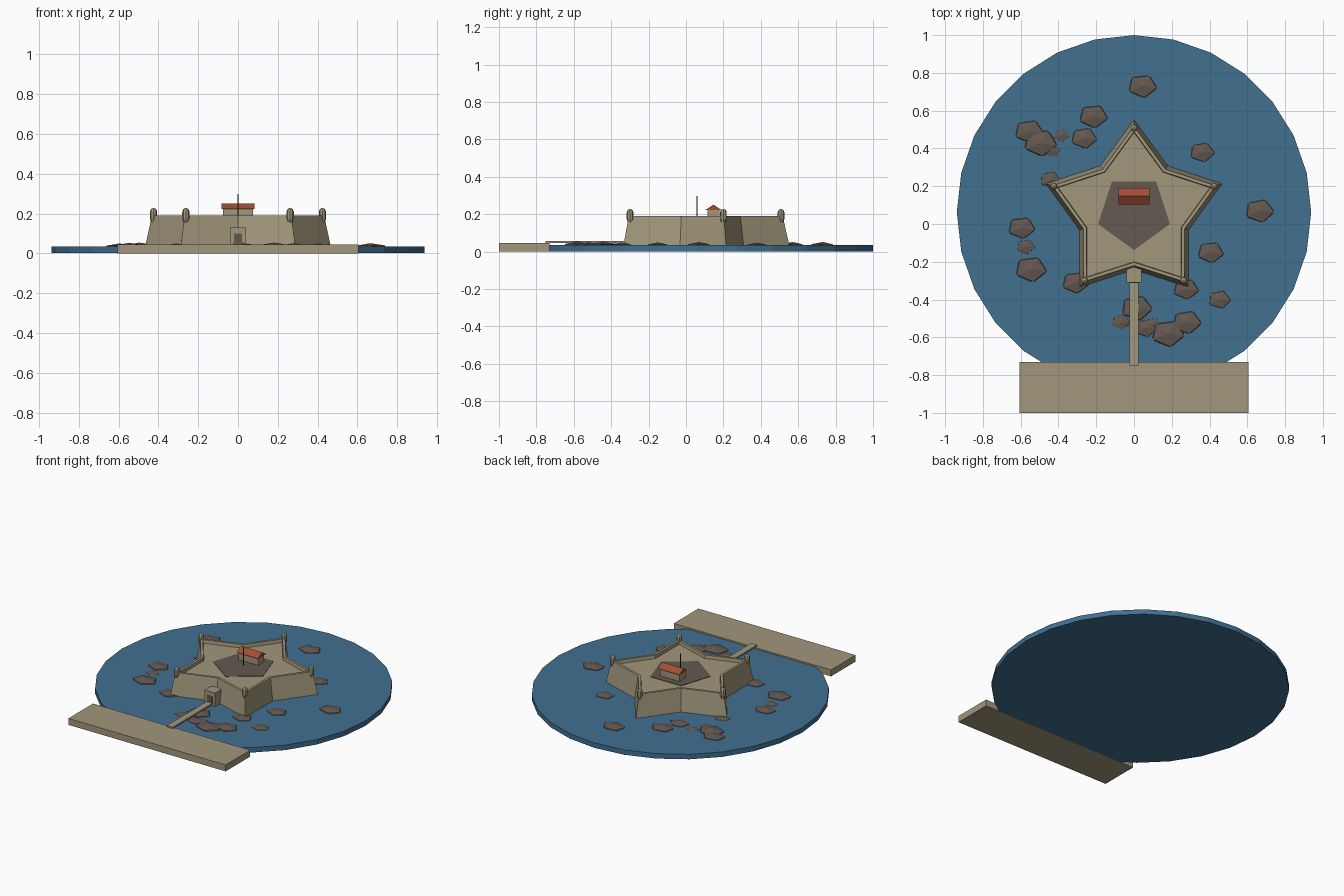
import bpy, bmesh, math, random
from mathutils import Matrix, Vector

random.seed(4)
default = bpy.data.objects.get("Cube")
if default:
    bpy.data.objects.remove(default, do_unlink=True)

CY = 0.062       # shared centre of the sea and the fort
SEA = 0.035      # water level
FLOOR = 0.167    # fort terrace level


def material(name, rgb):
    m = bpy.data.materials.new(name)
    m.use_nodes = True
    m.diffuse_color = (*rgb, 1)
    m.node_tree.nodes["Principled BSDF"].inputs["Base Color"].default_value = (*rgb, 1)
    return m


sand = material("sandstone", (0.36, 0.31, 0.20))
water = material("sea blue", (0.053, 0.16, 0.28))
rock = material("brown rock", (0.13, 0.10, 0.082))
tile = material("red tile", (0.36, 0.075, 0.035))
iron = material("dark iron", (0.04, 0.035, 0.032))


def finish(name, bm, mat):
    bmesh.ops.recalc_face_normals(bm, faces=bm.faces)
    me = bpy.data.meshes.new(name)
    bm.to_mesh(me)
    bm.free()
    me.materials.append(mat)
    ob = bpy.data.objects.new(name, me)
    bpy.context.collection.objects.link(ob)
    return ob


def box(name, low, high, mat):
    bm = bmesh.new()
    lo, hi = Vector(low), Vector(high)
    m = Matrix.Translation((lo + hi) / 2) @ Matrix.Diagonal((*(hi - lo), 1))
    bmesh.ops.create_cube(bm, size=1, matrix=m)
    return finish(name, bm, mat)


def stack(name, rings, mat):
    """Skin a list of equal-length point rings and cap both ends."""
    bm = bmesh.new()
    loops = [[bm.verts.new(p) for p in ring] for ring in rings]
    n = len(loops[0])
    for a, b in zip(loops, loops[1:]):
        for i in range(n):
            j = (i + 1) % n
            bm.faces.new((a[i], a[j], b[j], b[i]))
    bm.faces.new(loops[0])
    bm.faces.new(loops[-1])
    return finish(name, bm, mat)


def ring(n, radius, z, centre=(0, CY), notch=1.0, start=90):
    """Regular polygon; notch below one pulls in every second corner."""
    pts = []
    for i in range(n):
        a = math.radians(start) + i * math.tau / n
        r = radius * (notch if i % 2 else 1)
        pts.append((centre[0] + r * math.cos(a), centre[1] + r * math.sin(a), z))
    return pts


# Sea and shore
stack("sea", [ring(28, 0.938, 0.0006), ring(28, 0.938, SEA)], water)
box("shore", (-0.605, -1, 0), (0.605, -0.73, 0.045), sand)

# Star fort with sloping walls, parapet and sunken terrace
star = [(0.491, 0.03), (0.455, 0.19), (0.427, 0.19), (0.422, FLOOR)]
stack("star_fort", [ring(10, r, z, notch=0.62) for r, z in star], sand)
stack("courtyard", [ring(5, 0.2, z, start=-90) for z in (FLOOR - 0.004, FLOOR + 0.003)], rock)

# Domed watch turret on each point of the star
turret_profile = [(0.012, 0.155), (0.018, 0.175), (0.018, 0.21), (0.013, 0.222), (0.004, 0.228)]
for k, (x, y, z) in enumerate(ring(5, 0.446, 0)):
    stack(f"turret_{k + 1}", [ring(8, r, h, (x, y)) for r, h in turret_profile], sand)

# Gatehouse, door and bridge
box("gatehouse", (-0.04, -0.31, 0.03), (0.04, -0.215, 0.13), sand)
box("gate_door", (-0.02, -0.313, 0.05), (0.02, -0.308, 0.1), rock)
box("bridge", (-0.023, -0.75, 0.046), (0.023, -0.308, 0.056), sand)

# Barracks with a gabled roof
box("barracks", (-0.075, 0.114, FLOOR - 0.004), (0.075, 0.18, 0.223), sand)
gable = [(0.103, 0.222), (0.191, 0.222), (0.147, 0.251)]
stack("barracks_roof", [[(x, y, z) for y, z in gable] for x in (-0.083, 0.083)], tile)

# Flagpole
stack("flagpole", [ring(6, 0.0028, z, (0, 0.06)) for z in (FLOOR, 0.297)], iron)

# Scattered flattened rocks: x, y, half width
rocks = [
    (0.05, 0.73, 0.07), (-0.21, 0.57, 0.07), (-0.55, 0.49, 0.07), (-0.49, 0.43, 0.08),
    (-0.38, 0.47, 0.04), (-0.26, 0.455, 0.063), (-0.44, 0.235, 0.05), (0.365, 0.38, 0.06),
    (0.67, 0.07, 0.07), (-0.59, -0.02, 0.066), (-0.57, -0.12, 0.045), (-0.54, -0.24, 0.076),
    (-0.305, -0.31, 0.065), (0.41, -0.15, 0.064), (0.28, -0.345, 0.062), (0.457, -0.4, 0.055),
    (0.02, -0.445, 0.075), (-0.065, -0.52, 0.045), (0.065, -0.55, 0.055), (0.1, -0.53, 0.04),
    (0.185, -0.58, 0.08), (0.285, -0.52, 0.07), (-0.43, 0.39, 0.04),
]
for k, (x, y, r) in enumerate(rocks):
    bm = bmesh.new()
    turn = Matrix.Rotation(math.radians(random.uniform(-12, -3)), 4, "Z")
    shape = Matrix.Diagonal((r * 1.22, r * 0.97, r * 0.3, 1))
    place = Matrix.Translation((x - r * 0.08, y, SEA - 0.005))
    bmesh.ops.create_icosphere(bm, subdivisions=1, radius=1, matrix=place @ shape @ turn)
    finish(f"rock_{k + 1}", bm, rock)
